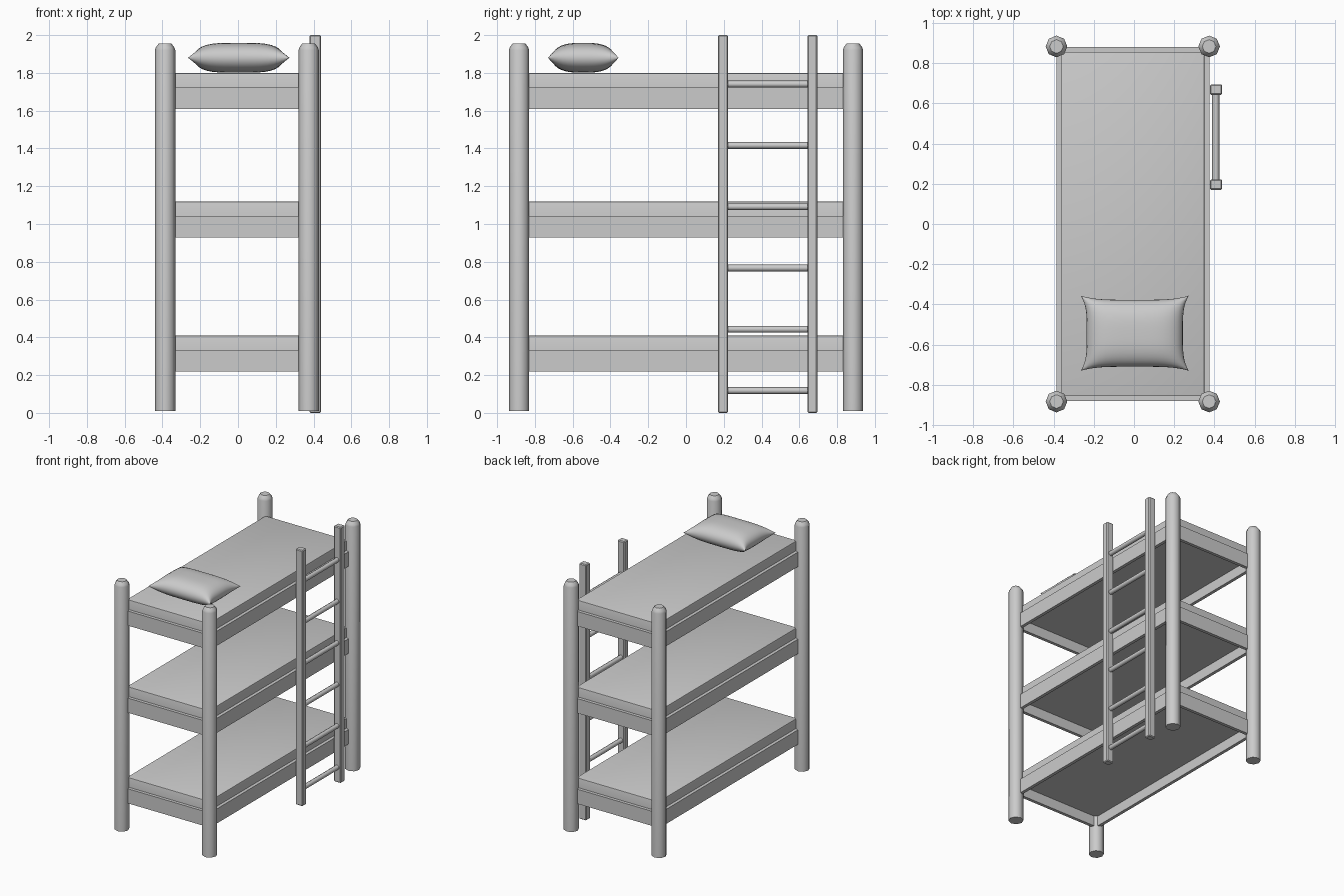
import bpy, bmesh, math

if "Cube" in bpy.data.objects:
    bpy.data.objects.remove(bpy.data.objects["Cube"])

CX = -0.006          # bed centre in x (the ladder sticks out on the right)


def finish(obj, name, angle=50):
    obj.name = name
    bpy.context.view_layer.objects.active = obj
    obj.select_set(True)
    bpy.ops.object.shade_smooth_by_angle(angle=math.radians(angle))
    obj.select_set(False)
    return obj


def from_bmesh(bm, name, angle=50):
    bmesh.ops.recalc_face_normals(bm, faces=bm.faces)
    mesh = bpy.data.meshes.new(name)
    bm.to_mesh(mesh)
    bm.free()
    obj = bpy.data.objects.new(name, mesh)
    bpy.context.collection.objects.link(obj)
    return finish(obj, name, angle)


def box(name, x, y, z, bevel=0.0, segments=1, top_only=False):
    # box from (min, max) pairs
    bm = bmesh.new()
    bmesh.ops.create_cube(bm, size=1)
    edges = [e for e in bm.edges if not top_only or all(v.co.z > 0 for v in e.verts)]
    for v in bm.verts:
        v.co = [sum(r) / 2 + c * (r[1] - r[0]) for r, c in zip((x, y, z), v.co)]
    if bevel:
        bmesh.ops.bevel(bm, geom=edges, offset=bevel, segments=segments,
                        profile=0.5, affect='EDGES')
    return from_bmesh(bm, name, 35)


def post(name, x, y):
    # eight-sided post with a tapered tip
    bm = bmesh.new()
    rings = []
    for r, z in ((0.054, 0.01), (0.054, 1.92), (0.049, 1.935), (0.034, 1.955)):
        rings.append([bm.verts.new((x + r * math.cos(i * math.pi / 4),
                                    y + r * math.sin(i * math.pi / 4), z)) for i in range(8)])
    for a, b in zip(rings, rings[1:]):
        for i in range(8):
            j = (i + 1) % 8
            bm.faces.new((a[i], a[j], b[j], b[i]))
    bm.faces.new(rings[0])
    bm.faces.new(rings[-1])
    return from_bmesh(bm, name)


# corner posts
for sx, xn in ((-1, "left"), (1, "right")):
    for sy, yn in ((-1, "front"), (1, "back")):
        post(f"{yn}_{xn}_post", CX + sx * 0.38, sy * 0.884)

# three bunks: open rail frame with a mattress sunk into it
OX, OY, T = 0.381, 0.882, 0.025
for z, n in ((0.22, "lower"), (0.929, "middle"), (1.61, "upper")):
    zr = (z, z + 0.114)
    for s, side in ((-1, "left"), (1, "right")):
        xs = sorted((CX + s * OX, CX + s * (OX - T)))
        box(f"{n}_{side}_rail", xs, (-OY, OY), zr)
    for s, side in ((-1, "front"), (1, "back")):
        ys = sorted((s * OY, s * (OY - T)))
        box(f"{n}_{side}_rail", (CX - OX + T, CX + OX - T), ys, zr)
    box(f"{n}_mattress", (CX - OX + T, CX + OX - T), (-OY + T, OY - T),
        (z + 0.08, z + 0.189), 0.006, 2, True)

# ladder stiles
for y, n in ((0.196, "front"), (0.669, "back")):
    box(f"ladder_{n}_stile", (0.378, 0.439), (y - 0.026, y + 0.026), (0, 2), 0.006)

# ladder rungs
for i in range(6):
    bpy.ops.mesh.primitive_cylinder_add(vertices=8, radius=0.018, depth=0.45,
                                        location=(0.407, 0.4325, 0.118 + i * 0.3245),
                                        rotation=(math.pi / 2, 0, 0))
    finish(bpy.context.object, f"ladder_rung_{i + 1}")

# pillow: two puffed grids meeting at a pinched seam
N = 20
bm = bmesh.new()
params = [math.sin(math.pi / 2 * (2 * i / N - 1)) for i in range(N + 1)]
for s in (-1, 1):
    grid = []
    for u in params:
        row = []
        for v in params:
            x = 0.004 + 0.269 * u * (1 - 0.11 * (1 - v ** 4))
            y = -0.544 + 0.187 * v * (1 - 0.11 * (1 - u ** 4))
            h = 0.079 * math.sqrt(max(0, (1 - u ** 4) * (1 - abs(v) ** 3)))
            row.append(bm.verts.new((x, y, 1.88 + s * h)))
        grid.append(row)
    for i in range(N):
        for j in range(N):
            bm.faces.new((grid[i][j], grid[i + 1][j], grid[i + 1][j + 1], grid[i][j + 1]))
bmesh.ops.remove_doubles(bm, verts=bm.verts[:], dist=0.0002)
from_bmesh(bm, "pillow", 80)
